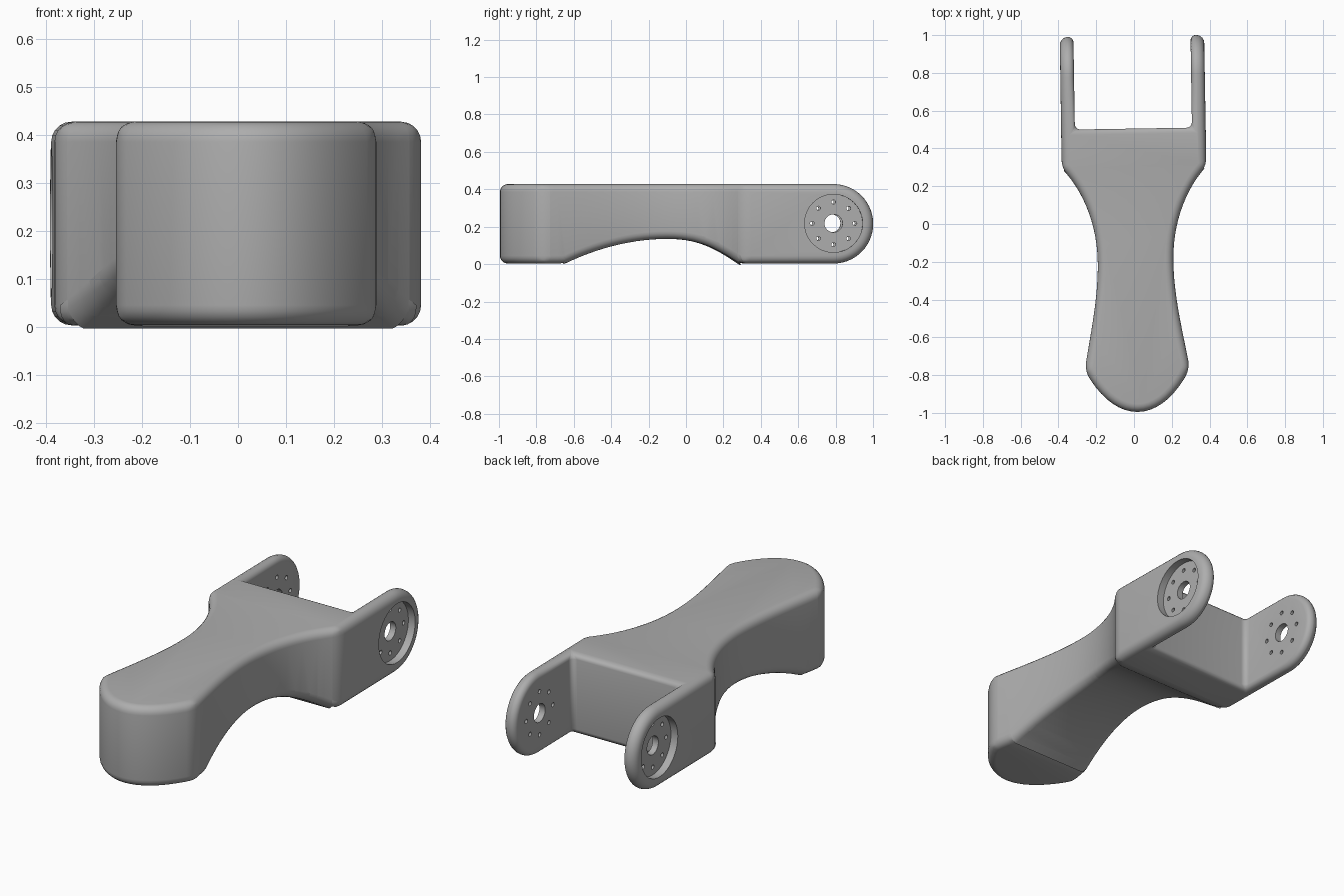
import bpy, bmesh, math
from mathutils import Vector, Matrix
from mathutils.geometry import interpolate_bezier

cube = bpy.data.objects.get("Cube")
if cube:
    bpy.data.objects.remove(cube, do_unlink=True)

BOTTOM, TOP = 0.003, 0.428
PIVOT = Vector((0, 0.783, 0.218))
YAW = 0.016

grey = bpy.data.materials.new("plain grey")
grey.use_nodes = True
grey.diffuse_color = (0.42, 0.42, 0.42, 1)
grey.node_tree.nodes["Principled BSDF"].inputs["Base Color"].default_value = grey.diffuse_color


def curve(a, b, c, d, n=14):
    """Points along a bezier, without the last one."""
    pts = interpolate_bezier(*(Vector((*p, 0)) for p in (a, b, c, d)), n)
    return [(p.x, p.y) for p in pts[:-1]]


def finish(name, bm, helper=False):
    bmesh.ops.recalc_face_normals(bm, faces=bm.faces)
    mesh = bpy.data.meshes.new(name)
    bm.to_mesh(mesh)
    bm.free()
    mesh.materials.append(grey)
    obj = bpy.data.objects.new(name, mesh)
    bpy.context.collection.objects.link(obj)
    obj.hide_render = obj.hide_viewport = helper
    return obj


def prism(name, points, direction, helper=False):
    bm = bmesh.new()
    face = bm.faces.new([bm.verts.new(p) for p in points])
    new = bmesh.ops.extrude_face_region(bm, geom=[face])["geom"]
    bmesh.ops.translate(bm, vec=direction, verts=[v for v in new if isinstance(v, bmesh.types.BMVert)])
    return finish(name, bm, helper)


def add_cylinder(bm, centre, radius, length, sides):
    turn = Matrix.Translation(centre) @ Matrix.Rotation(math.pi / 2, 4, 'Y')
    bmesh.ops.create_cone(bm, cap_ends=True, segments=sides, radius1=radius,
                          radius2=radius, depth=length, matrix=turn)


def boolean(obj, cutter, operation):
    mod = obj.modifiers.new(cutter.name, 'BOOLEAN')
    mod.object, mod.operation, mod.solver = cutter, operation, 'EXACT'
    apply(obj, mod)


def apply(obj, mod):
    bpy.context.view_layer.objects.active = obj
    bpy.ops.object.modifier_apply(modifier=mod.name)


# Plan outline: rounded nose, narrow waist, wide shoulders and two fork arms
half = curve((0, -0.995), (0.1, -0.995), (0.2, -0.92), (0.278, -0.77), 10)
half += curve((0.278, -0.77), (0.25, -0.6), (0.2, -0.4), (0.2, -0.2))
half += curve((0.2, -0.2), (0.2, 0), (0.27, 0.18), (0.383, 0.3))
half += [(0.383, 0.3), (0.382, 1.1), (0.31, 1.1), (0.31, 0.505)]
outline = half + [(-x, y) for x, y in reversed(half[1:])]
body = prism("forked_arm_body", [(x, y, -0.1) for x, y in outline], (0, 0, 0.7))

# Side profile: arched underside and round fork ends
side = [(-1.2, TOP), (-1.2, BOTTOM)]
side += curve((-0.65, BOTTOM), (-0.47, 0.09), (-0.28, 0.135), (-0.1, 0.135))
side += curve((-0.1, 0.135), (0.06, 0.135), (0.15, 0.09), (0.28, BOTTOM))
side += [(0.28, BOTTOM)]
radius = (TOP - BOTTOM) / 2
middle = (TOP + BOTTOM) / 2
for i in range(29):
    a = math.pi * (i / 28 - 0.5)
    side.append((PIVOT.y + radius * math.cos(a), middle + radius * math.sin(a)))
profile = prism("side_profile_helper", [(-1, y, z) for y, z in side], (2, 0, 0), True)
boolean(body, profile, 'INTERSECT')

# Rounded edges, tighter on the inner side of the fork
bm = bmesh.new()
bm.from_mesh(body.data)
bmesh.ops.remove_doubles(bm, verts=bm.verts, dist=0.0005)
weight = bm.edges.layers.float.new("bevel_weight_edge")
for e in bm.edges:
    if len(e.link_faces) == 2 and e.calc_face_angle(0) > math.radians(20):
        mid = (e.verts[0].co + e.verts[1].co) / 2
        e[weight] = 0.68 if abs(mid.x) < 0.33 and mid.y > 0.48 else 1
bm.to_mesh(body.data)
bm.free()
bevel = body.modifiers.new("rounding", 'BEVEL')
bevel.limit_method, bevel.width, bevel.segments = 'WEIGHT', 0.042, 5
bevel.use_clamp_overlap = False
apply(body, bevel)

# Round pockets on the outer faces of the fork
bm = bmesh.new()
for s in (-1, 1):
    add_cylinder(bm, PIVOT + Vector((s * 0.443, 0, 0)), 0.155, 0.2, 48)
boolean(body, finish("pocket_helper", bm, True), 'DIFFERENCE')

# Axle hole and ring of eight screw holes through both arms
bm = bmesh.new()
add_cylinder(bm, PIVOT, 0.048, 2, 32)
for i in range(8):
    a = i * math.tau / 8
    add_cylinder(bm, PIVOT + Vector((0, math.cos(a), math.sin(a))) * 0.114, 0.011, 2, 12)
boolean(body, finish("holes_helper", bm, True), 'DIFFERENCE')

# Slight turn and smooth shading
body.data.transform(Matrix.Translation((0.005, 0, 0)) @ Matrix.Rotation(YAW, 4, 'Z'))
bpy.ops.object.select_all(action='DESELECT')
body.select_set(True)
bpy.context.view_layer.objects.active = body
bpy.ops.object.shade_smooth_by_angle(angle=math.radians(35))
